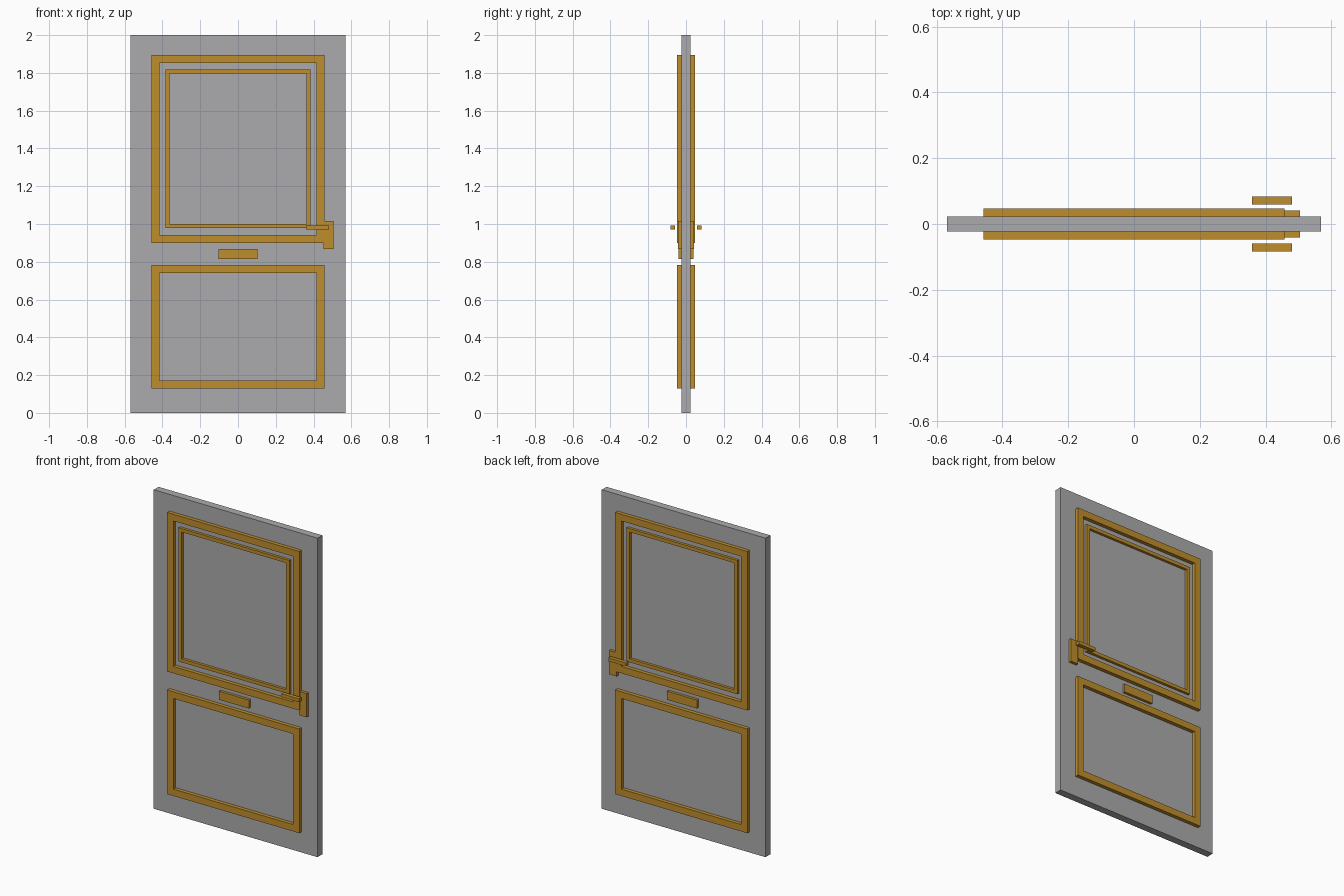
import bpy

if "Cube" in bpy.data.objects:
    bpy.data.objects.remove(bpy.data.objects["Cube"])


def material(name, rgb):
    m = bpy.data.materials.new(name)
    m.diffuse_color = (*rgb, 1)
    m.use_nodes = True
    m.node_tree.nodes["Principled BSDF"].inputs["Base Color"].default_value = m.diffuse_color
    return m


GREY = material("grey_panel", (0.41, 0.41, 0.42))
GOLD = material("gold_trim", (0.52, 0.27, 0.025))


def mesh_object(name, verts, faces, mat):
    me = bpy.data.meshes.new(name)
    me.from_pydata(verts, [], faces)
    me.materials.append(mat)
    ob = bpy.data.objects.new(name, me)
    bpy.context.collection.objects.link(ob)
    return ob


def rect(x0, x1, z0, z1, y):
    return [(x0, y, z0), (x1, y, z0), (x1, y, z1), (x0, y, z1)]


def box(name, x0, x1, y0, y1, z0, z1, mat):
    verts = rect(x0, x1, z0, z1, y0) + rect(x0, x1, z0, z1, y1)
    faces = [(0, 1, 2, 3), (7, 6, 5, 4)]
    faces += [(i, i + 4, (i + 1) % 4 + 4, (i + 1) % 4) for i in range(4)]
    return mesh_object(name, verts, faces, mat)


def frame(name, half_w, z0, z1, border, depth):
    """Rectangular moulding running through the door, proud on both sides."""
    b, verts, faces = border, [], []
    for y in (-depth, depth):
        verts += rect(-half_w, half_w, z0, z1, y)
        verts += rect(-half_w + b, half_w - b, z0 + b, z1 - b, y)
    for i in range(4):
        j = (i + 1) % 4
        faces += [(i, j, j + 4, i + 4),            # front
                  (i + 12, j + 12, j + 8, i + 8),  # back
                  (i, i + 8, j + 8, j),            # outer rim
                  (i + 4, j + 4, j + 12, i + 12)]  # inner rim
    return mesh_object(name, verts, faces, GOLD)


# Door slab
box("door_panel", -0.568, 0.568, -0.0235, 0.0235, 0, 2, GREY)

# Raised mouldings
frame("upper_frame", 0.458, 0.899, 1.896, 0.0425, 0.047)
frame("upper_inner_frame", 0.384, 0.979, 1.817, 0.0215, 0.04)
frame("lower_frame", 0.458, 0.13, 0.783, 0.0425, 0.047)

# Letter plate and lock plate, both visible from each side
box("letter_plate", -0.103, 0.103, -0.04, 0.04, 0.814, 0.867, GOLD)
box("lock_plate", 0.452, 0.505, -0.0415, 0.0415, 0.867, 1.016, GOLD)

# Handle bar on each side
for side, y in (("front", -0.071), ("back", 0.071)):
    box(side + "_handle", 0.359, 0.481, y - 0.012, y + 0.012, 0.971, 0.992, GOLD)
